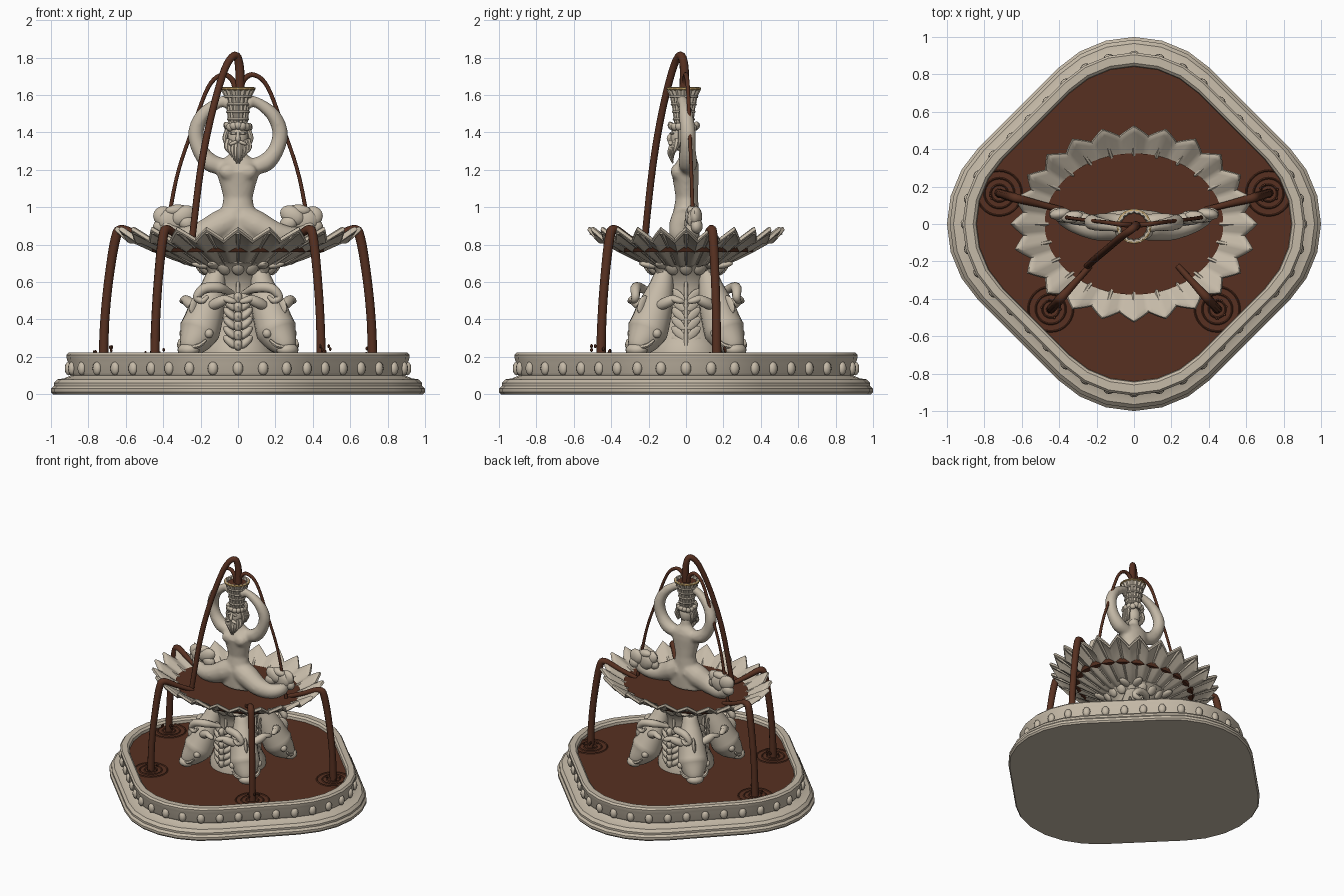
import bpy, bmesh, random
from math import sin, cos, pi, tau, radians, atan2
from mathutils import Vector as V, Matrix, Euler

if "Cube" in bpy.data.objects:
    bpy.data.objects.remove(bpy.data.objects["Cube"])
random.seed(4)

def mat(name, c):
    m = bpy.data.materials.new(name)
    m.diffuse_color = (*c, 1)
    m.use_nodes = True
    m.node_tree.nodes["Principled BSDF"].inputs["Base Color"].default_value = m.diffuse_color
    return m
STONE = mat("stone", (0.56, 0.49, 0.39))
WATER = mat("brown_water", (0.095, 0.03, 0.015))
GOLD = mat("gilding", (0.5, 0.33, 0.12))

def finish(bm, name, m=STONE, angle=45):
    bmesh.ops.recalc_face_normals(bm, faces=bm.faces)
    for f in bm.faces: f.smooth = True
    me = bpy.data.meshes.new(name)
    bm.to_mesh(me); bm.free()
    me.set_sharp_from_angle(angle=radians(angle))
    me.materials.append(m)
    ob = bpy.data.objects.new(name, me)
    bpy.context.collection.objects.link(ob)
    return ob

def loft(bm, rings, cap=True):
    vs = [[bm.verts.new(p) for p in r] for r in rings]
    n = len(vs[0])
    for a, b in zip(vs, vs[1:]):
        for i in range(n):
            j = (i + 1) % n
            bm.faces.new((a[i], a[j], b[j], b[i]))
    if cap:
        bm.faces.new(vs[0][::-1]); bm.faces.new(vs[-1])

def oval(x, y, z, rx, ry, n=32):
    return [(x + rx * cos(i * tau / n), y + ry * sin(i * tau / n), z) for i in range(n)]

def tube(bm, pts, radii, n=10, sub=5, flat=1.0):
    """Tapered sweep along a smooth curve through pts."""
    P = [V(p) for p in pts]; E = [P[0] * 2 - P[1]] + P + [P[-1] * 2 - P[-2]]
    c, r = [], []
    for i in range(len(P) - 1):
        a, b, d, e = E[i:i + 4]
        for k in range(sub):
            t = k / sub
            c.append(0.5 * (2 * b + (d - a) * t + (2 * a - 5 * b + 4 * d - e) * t * t + (3 * b - a - 3 * d + e) * t ** 3))
            r.append(radii[i] * (1 - t) + radii[i + 1] * t)
    c.append(P[-1]); r.append(radii[-1])
    side, rings = None, []
    for i, p in enumerate(c):
        t = (c[min(i + 1, len(c) - 1)] - c[max(i - 1, 0)]).normalized()
        if side is None: side = t.orthogonal()
        side = (side - t * side.dot(t)).normalized()
        o = t.cross(side)
        rings.append([p + r[i] * (side * cos(k * tau / n) + o * flat * sin(k * tau / n)) for k in range(n)])
    loft(bm, rings)

def ball(bm, loc, scale, rot=(0, 0, 0), u=12, v=8):
    bmesh.ops.create_uvsphere(bm, u_segments=u, v_segments=v, radius=1,
                              matrix=Matrix.LocRotScale(V(loc), Euler(rot), V(scale)))

# rounded diamond basin
def diamond(s, z, n=6):
    out = []
    for q in range(4):
        for k in range(n + 1):
            f = -pi / 4 + k * pi / 2 / n
            x, y = 0.42 + 0.58 * cos(f), 0.58 * sin(f)
            a = q * pi / 2
            out.append((s * (x * cos(a) - y * sin(a)), s * (x * sin(a) + y * cos(a)), z))
    return out
bm = bmesh.new()
loft(bm, [diamond(s, z) for s, z in [(.99, 0), (1, .012), (1, .03), (.985, .045), (.985, .06), (.965, .08), (.93, .085),
     (.895, .1), (.905, .115), (.905, .165), (.915, .185), (.917, .21), (.905, .223), (.86, .223), (.845, .21), (.835, .15)]])
finish(bm, "basin", angle=35)
bm = bmesh.new()
loft(bm, [diamond(.845, .17), diamond(.845, .19)])
finish(bm, "basin_water", WATER)

# oval beads along the basin wall
bm = bmesh.new()
pts = [V(p) for p in diamond(.905, .138, 12)]
lens = [(pts[(i + 1) % len(pts)] - p).length for i, p in enumerate(pts)]
step = sum(lens) / 40
for k in range(40):
    d = k * step + sum(lens[:6])
    i = 0
    while d >= lens[i % len(pts)]:
        d -= lens[i % len(pts)]; i += 1
    a, b = pts[i % len(pts)], pts[(i + 1) % len(pts)]
    t = (b - a).normalized()
    ball(bm, a + t * d, (.022, .028, .037), (0, 0, atan2(-t.x, t.y)), 10, 6)
finish(bm, "basin_beads")

# pedestal
bm = bmesh.new()
loft(bm, [oval(0, 0, z, r, r) for r, z in [(.2, .15), (.2, .23), (.18, .27), (.145, .36), (.135, .48), (.145, .57), (.17, .64), (.24, .70), (.24, .74)]])
for i in range(16):
    a = i * tau / 16
    ball(bm, (.2 * cos(a), .2 * sin(a), .675), (.02, .035, .045), (0, .6, a))
finish(bm, "pedestal")

# four diving fish at the diagonals
bm = bmesh.new()
tube(bm, [(.37, 0, .225), (.35, 0, .26), (.29, 0, .34), (.235, 0, .46), (.185, 0, .58), (.17, 0, .66), (.21, 0, .70)],
     [.04, .07, .11, .095, .065, .045, .03], 16)
ball(bm, (.375, 0, .238), (.055, .065, .038))
for s in (-1, 1):
    ball(bm, (.315, s * .095, .325), (.025, .025, .025))
    ball(bm, (.26, s * .11, .49), (.03, .075, .03), (s * .4, 0, s * .3))
    ball(bm, (.24, s * .17, .505), (.022, .045, .018), (s * -.3, .3, s * .5))
    ball(bm, (.235, s * .045, .69), (.055, .03, .018), (0, -.2, s * .6))
    tube(bm, [(.40, s * .02, .25), (.37, s * .075, .26), (.34, s * .1, .29)], [.01, .013, .008], 6)
ball(bm, (.315, 0, .47), (.05, .015, .06), (0, -.4, 0))
fish = finish(bm, "fish_1")
fish.rotation_euler.z = pi / 4
for i in range(1, 4):
    o = bpy.data.objects.new(f"fish_{i + 1}", fish.data)
    o.rotation_euler.z = pi / 4 + i * pi / 2
    bpy.context.collection.objects.link(o)

# leaf garlands: full ones front and back, slender ones at the sides
for k, nm in enumerate(("front", "right", "back", "left")):
    bm = bmesh.new()
    full = k % 2 == 0
    for i in range(6):
        z = .28 + i * .05
        w = (.055 if full else .012) * (.75 + .25 * sin(i * pi / 5))
        for s in (-1, 1):
            ball(bm, (s * .042, -.185 if full else -.16, z), (.05, w * .6, .022), (0, -s * .75, s * .3), 10, 6)
        if full: ball(bm, (0, -.205, z - .015), (.024, .028, .032), (0, 0, 0), 8, 6)
    tube(bm, [(0, -.18, .23), (0, -.16, .4), (0, -.15, .6)], [.01, .012, .01], 8)
    if full:
        for s in (-1, 1):
            tube(bm, [(s * .03, -.18, .54), (s * .1, -.25, .57), (s * .18, -.27, .565), (s * .22, -.27, .52), (s * .19, -.28, .5), (s * .16, -.28, .525)],
                 [.015, .028, .028, .022, .016, .01])
    finish(bm, f"garland_{nm}").rotation_euler.z = k * pi / 2

# fluted oval shell bowl
def flute(f, z, amt, n=192):
    out = []
    for i in range(n):
        a = i * tau / n
        w = abs((i * 24 / n) % 1 - .5) * 4 - 1
        g = w * amt
        r = f + g * .05
        out.append((.62 * r * cos(a), .495 * r * sin(a), z + g * .03))
    return out
bm = bmesh.new()
loft(bm, [flute(*p) for p in [(.3, .675, 0), (.42, .69, .2), (.6, .735, .5), (.8, .79, .8), (.95, .835, 1), (1, .838, 1),
     (1.015, .85, 1), (1, .865, 1), (.97, .862, 1), (.94, .85, 1), (.8, .805, .7), (.72, .775, .4), (.5, .73, 0)]])
finish(bm, "shell_bowl", angle=50)
bm = bmesh.new()   # raised ribs under and over the shell
for i in range(24):
    a = i * tau / 24
    P = lambda f, z: (.62 * f * cos(a), .495 * f * sin(a), z)
    tube(bm, [P(.45, .695), P(.7, .775), P(1.03, .868)], [.006, .01, .014], 6, 2)
finish(bm, "bowl_ribs")
bm = bmesh.new()
loft(bm, [oval(0, 0, .76, .46, .36, 48), oval(0, 0, .795, .478, .378, 48)])
finish(bm, "bowl_water", WATER)

# seated figure with two tails, fused into one smooth body
bm = bmesh.new()
loft(bm, [oval(0, y, z, rx, ry, 24) for z, rx, ry, y in [(.80, .13, .07, 0), (.90, .125, .075, 0), (.98, .09, .068, 0), (1.05, .078, .06, .005),
     (1.12, .095, .066, 0), (1.19, .118, .074, -.005), (1.235, .115, .062, .005), (1.265, .07, .045, .01), (1.29, .04, .038, 0), (1.36, .038, .038, -.01)]])
for s in (-1, 1):
    ball(bm, (s * .05, -.052, 1.19), (.052, .03, .042))
    tube(bm, [(s * .075, .01, 1.215), (s * .15, .01, 1.24), (s * .205, .01, 1.31), (s * .225, .01, 1.40), (s * .19, 0, 1.49), (s * .12, -.01, 1.55), (s * .065, -.02, 1.575)],
         [.045, .05, .043, .042, .038, .03, .026], 14)
    ball(bm, (s * .06, -.025, 1.56), (.022, .03, .035))
    tube(bm, [(s * .02, 0, .94), (s * .1, -.01, .90), (s * .2, -.02, .855), (s * .3, 0, .84), (s * .37, .03, .87), (s * .38, .045, .93)],
         [.08, .082, .068, .055, .045, .03], 14)
body = finish(bm, "figure_body")
r = body.modifiers.new("fuse", 'REMESH'); r.mode = 'VOXEL'; r.voxel_size = .011; r.use_smooth_shade = True
sm = body.modifiers.new("soften", 'SMOOTH'); sm.factor = .5; sm.iterations = 4

# curled tail fins
bm = bmesh.new()
for s in (-1, 1):
    for x, z, a, b, t in [(.29, .955, .07, .05, .5), (.34, .93, .085, .07, 0), (.395, .95, .06, .055, -.4), (.41, .90, .045, .04, .3), (.27, .915, .05, .04, -.4), (.33, .985, .06, .03, .1)]:
        ball(bm, (s * x, .04 + (x - .34) * .25, z), (a, .032, b), (0, s * t, -s * .15))
finish(bm, "tail_fins")

# head with beard, hair and wreath
bm = bmesh.new()
ball(bm, (0, -.02, 1.375), (.056, .062, .078), (0, 0, 0), 20, 14)
tube(bm, [(0, -.075, 1.40), (0, -.09, 1.37), (0, -.085, 1.355)], [.008, .013, .012], 8)
for s in (-1, 1):
    ball(bm, (s * .025, -.075, 1.395), (.02, .012, .007))
    ball(bm, (s * .022, -.082, 1.345), (.028, .014, .01), (0, s * .4, 0))
    for i in range(4):
        x = s * (.008 + i * .014)
        tube(bm, [(x, -.07 + i * .008, 1.34 + i * .008), (x * 1.2, -.085 + i * .01, 1.29 + i * .01), (x * .8, -.07, 1.235 + i * .016)], [.016, .015, .004], 7, 3)
        tube(bm, [(s * .055, -.03 + i * .016, 1.42), (s * .07, -.03 + i * .017, 1.37), (s * .058, -.04 + i * .018, 1.32)], [.012, .014, .006], 7, 3)
for i in range(16):
    a = i * tau / 16
    ball(bm, (.062 * cos(a), -.012 + .07 * sin(a), 1.43 + random.uniform(-.008, .008)), (.016, .024, .022), (random.uniform(-.5, .5), .3, a), 8, 6)
finish(bm, "head")

# woven basket held overhead
bm = bmesh.new()
def weave(r, z, n=64):
    return [(r * (1 + .06 * cos(16 * i * tau / n)) * cos(i * tau / n), -.012 + r * (1 + .06 * cos(16 * i * tau / n)) * sin(i * tau / n), z) for i in range(n)]
loft(bm, [weave(*p) for p in [(.045, 1.43), (.05, 1.46), (.058, 1.53), (.07, 1.595), (.085, 1.625), (.088, 1.64), (.074, 1.64), (.066, 1.60)]])
for z, q in [(1.47, .056), (1.51, .06), (1.55, .066), (1.59, .074)]:
    loft(bm, [oval(0, -.012, z - .007, q, q), oval(0, -.012, z, q + .004, q + .004), oval(0, -.012, z + .007, q, q)])
finish(bm, "basket")
bm = bmesh.new()
loft(bm, [oval(0, -.012, z, q, q) for q, z in [(.084, 1.625), (.093, 1.63), (.093, 1.637), (.084, 1.642)]], False)
finish(bm, "basket_gilt_rim", GOLD)

# water arcs from the basket
bm = bmesh.new()
loft(bm, [oval(0, -.012, 1.61, .068, .068), oval(0, -.012, 1.622, .07, .07)])
tube(bm, [(.01, -.01, 1.61), (.008, -.01, 1.75), (-.015, -.03, 1.812), (-.07, -.07, 1.74), (-.14, -.13, 1.5), (-.20, -.18, 1.2), (-.25, -.225, .79)],
     [.026, .024, .021, .02, .019, .019, .018])
for s in (-1, 1):
    tube(bm, [(s * .01, -.01, 1.61), (s * .03, -.005, 1.68), (s * .085, 0, 1.708), (s * .16, .01, 1.64), (s * .25, .02, 1.4), (s * .33, .03, 1.15), (s * .395, .04, .79)],
         [.016, .015, .013, .011, .01, .01, .012])
finish(bm, "basket_jets", WATER)

# spills over the bowl rim, with ripples and drops
bm = bmesh.new()
rp = bmesh.new()
for s in (-1, 1):
    for x0, y0, x1, y1, x2, y2 in [(.38, .075, .62, .135, .72, .165), (.235, -.225, .38, -.385, .445, -.455)]:
        L = lambda t: (s * (x1 + (x2 - x1) * t), y1 + (y2 - y1) * t)
        tube(bm, [(s * x0, y0, .79), (s * (x0 + x1) / 2, (y0 + y1) / 2, .835), (s * x1, y1, .882), (*L(.35), .83), (*L(.7), .62), (*L(.92), .4), (*L(1), .18)],
             [.016, .018, .024, .026, .024, .024, .026])
        for q in (.045, .08, .12):
            loft(rp, [oval(s * x2, y2, z, q + d, q + d, 28) for d, z in [(-.007, .188), (0, .196), (.007, .188)]], False)
        for i in range(6):
            a = random.uniform(0, tau)
            ball(rp, (s * x2 + .05 * cos(a), y2 + .05 * sin(a), random.uniform(.2, .26)), (.008, .008, .011), (0, 0, 0), 6, 5)
finish(bm, "bowl_spills", WATER)
finish(rp, "ripples_and_drops", WATER)
